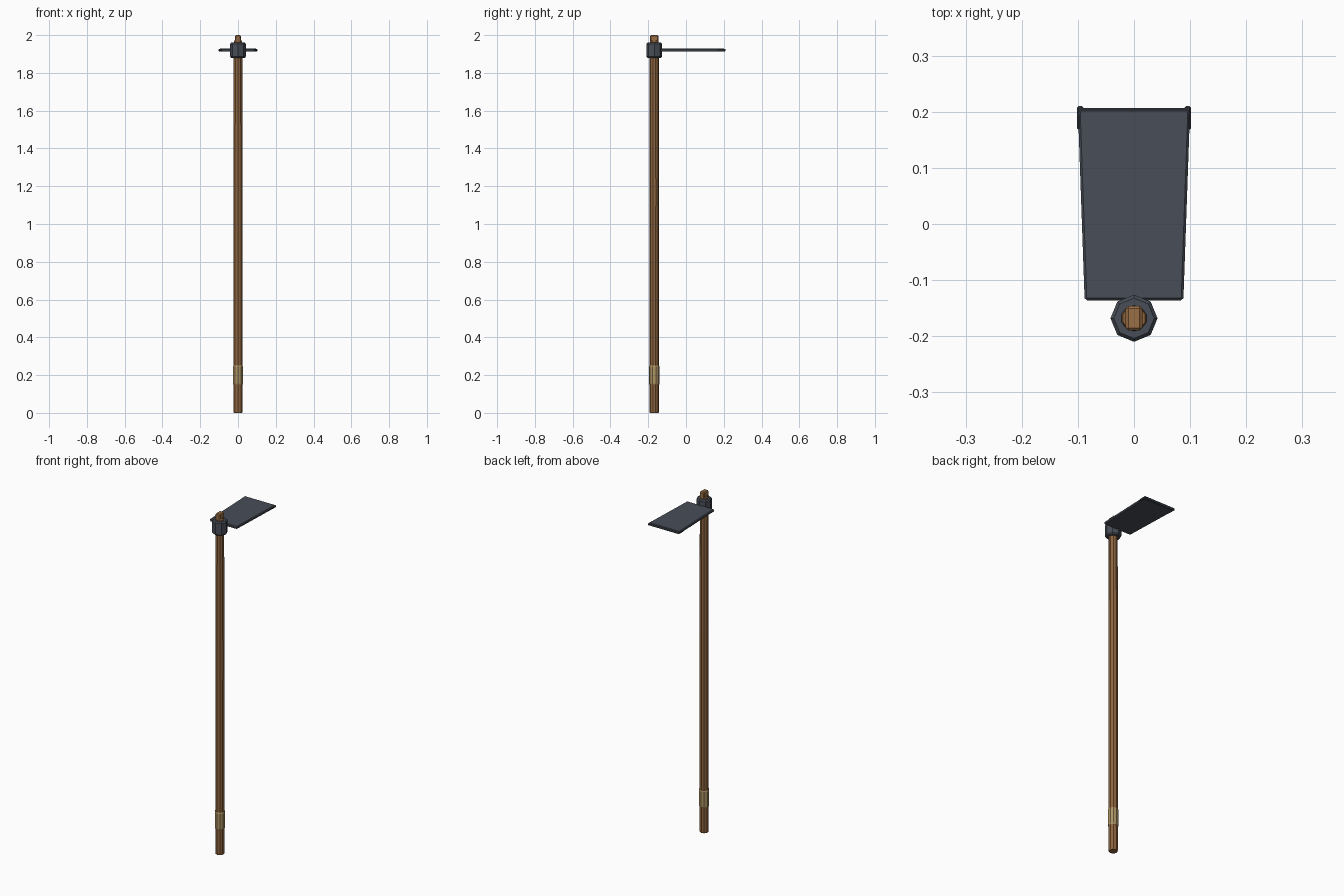
import bpy, bmesh
from math import cos, sin, tau

if "Cube" in bpy.data.objects:
    bpy.data.objects.remove(bpy.data.objects["Cube"])

AXIS_Y = -0.168  # handle axis


def material(name, rgb):
    m = bpy.data.materials.new(name)
    m.diffuse_color = (*rgb, 1)
    m.use_nodes = True
    m.node_tree.nodes["Principled BSDF"].inputs["Base Color"].default_value = m.diffuse_color
    return m


wood = material("wood", (0.27, 0.13, 0.05))
light_wood = material("wedge_wood", (0.33, 0.16, 0.06))
wrap = material("wrap", (0.42, 0.30, 0.13))
steel = material("steel", (0.065, 0.075, 0.095))
dark_steel = material("dark_steel", (0.04, 0.045, 0.055))


def finish(name, bm, mat, bevel=0):
    bmesh.ops.recalc_face_normals(bm, faces=bm.faces)
    me = bpy.data.meshes.new(name)
    bm.to_mesh(me)
    bm.free()
    ob = bpy.data.objects.new(name, me)
    bpy.context.collection.objects.link(ob)
    me.materials.append(mat)
    if bevel:
        mod = ob.modifiers.new("bevel", 'BEVEL')
        mod.width = bevel
        mod.segments = 1
    return ob


def lathe(name, profile, sides, mat, turn=0.0):
    """Faceted round part from (radius, z) pairs around the handle axis."""
    bm = bmesh.new()
    rings = []
    for r, z in profile:
        rings.append([bm.verts.new((r * cos(tau * i / sides + turn),
                                    AXIS_Y + r * sin(tau * i / sides + turn), z))
                      for i in range(sides)])
    for a, b in zip(rings, rings[1:]):
        for i in range(sides):
            j = (i + 1) % sides
            bm.faces.new((a[i], a[j], b[j], b[i]))
    bm.faces.new(rings[0])
    bm.faces.new(rings[-1])
    return finish(name, bm, mat)


def plate(name, outline, z, thick, mat, bevel):
    """Right-hand outline mirrored across x and extruded upward."""
    pts = outline + [(-x, y) for x, y in reversed(outline)]
    bm = bmesh.new()
    face = bm.faces.new([bm.verts.new((x, y, z - thick / 2)) for x, y in pts])
    ext = bmesh.ops.extrude_face_region(bm, geom=[face])
    for v in ext["geom"]:
        if isinstance(v, bmesh.types.BMVert):
            v.co.z += thick
    return finish(name, bm, mat, bevel)


# Long shaft, slightly thicker in the middle
lathe("handle", [(0.023, 0), (0.025, 0.005), (0.025, 0.6), (0.0255, 1.2),
                 (0.024, 1.88), (0.023, 1.966), (0.021, 1.972)], 10, wood, tau / 20)
# Wrapped grip band
lathe("grip_band", [(0.026, 0.15), (0.0285, 0.155), (0.0285, 0.245), (0.026, 0.25)],
      10, wrap, tau / 20)
# Octagonal steel socket
lathe("socket", [(0.036, 1.88), (0.042, 1.887), (0.042, 1.953), (0.036, 1.96)], 8, steel)
# Wedge locking the head
plate("wedge", [(0.015, AXIS_Y - 0.022), (0.015, AXIS_Y + 0.022)], 1.97, 0.06,
      light_wood, 0.005)
# Blade and its cutting lip
plate("blade", [(0.088, -0.136), (0.1, 0.205)], 1.92, 0.016, steel, 0.004)
plate("cutting_edge", [(0.1015, 0.168), (0.102, 0.21), (0.09, 0.21), (0.09, 0.168)],
      1.92, 0.012, dark_steel, 0.003)
